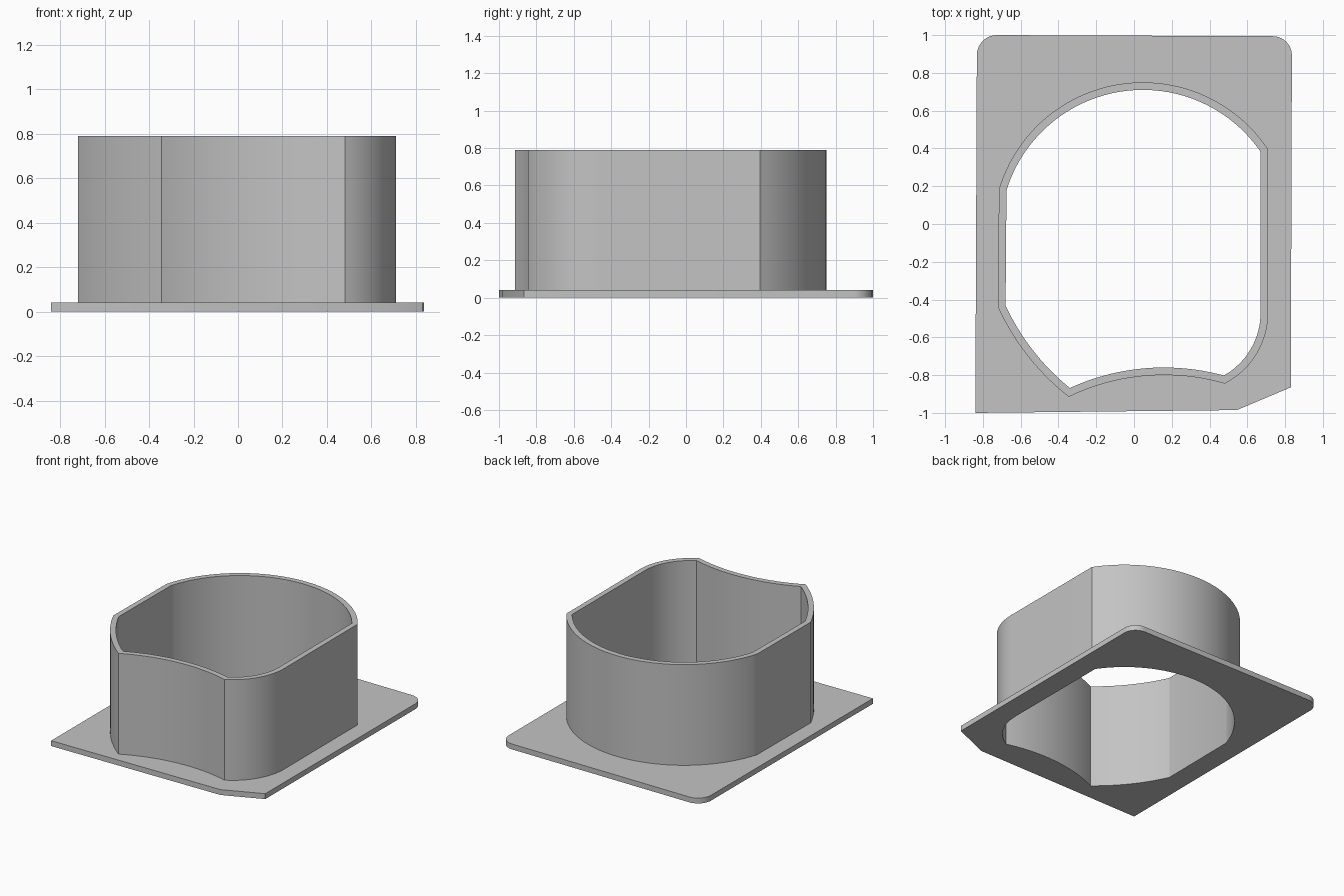
import bpy, bmesh, math
from mathutils import Vector
from mathutils.geometry import intersect_line_line

cube = bpy.data.objects.get("Cube")
if cube:
    bpy.data.objects.remove(cube, do_unlink=True)

PLATE_TOP, RIM_TOP, WALL = 0.04, 0.79, 0.04


def arc(start, via, end, steps):
    """Points on the circle through three points, both ends included."""
    a, b, c = (Vector((*p, 0)) for p in (start, via, end))
    up = Vector((0, 0, 1))
    m1, m2 = (a + b) / 2, (b + c) / 2
    centre = intersect_line_line(m1, m1 + up.cross(b - a), m2, m2 + up.cross(c - b))[0]
    r = (a - centre).length
    a0, a1 = (math.atan2(p.y - centre.y, p.x - centre.x) for p in (a, c))
    turn = (b - a).cross(c - b).z
    sweep = (a1 - a0) % math.tau if turn > 0 else -((a0 - a1) % math.tau)
    return [Vector((centre.x + r * math.cos(a0 + sweep * i / steps),
                    centre.y + r * math.sin(a0 + sweep * i / steps))) for i in range(steps + 1)]


def inset(points, dist):
    """Mitred inward offset of a counter-clockwise outline."""
    result = []
    for i, p in enumerate(points):
        d0 = (p - points[i - 1]).normalized()
        d1 = (points[(i + 1) % len(points)] - p).normalized()
        n0, n1 = Vector((-d0.y, d0.x)), Vector((-d1.y, d1.x))
        result.append(p + (n0 + n1) * dist / (1 + n0.dot(n1)))
    return result


# Sleeve outline, counter-clockwise from the right flat
back_right, back_left = (0.71, 0.395), (-0.715, 0.185)
left_end, front_left = (-0.72, -0.44), (-0.345, -0.915)
front_right, right_end = (0.48, -0.845), (0.71, -0.47)
outer = (arc(back_right, (0.04, 0.75), back_left, 48)
         + arc(left_end, (-0.56, -0.702), front_left, 14)
         + arc(front_left, (0.13, -0.8), front_right, 20)[1:]
         + arc(front_right, (0.648, -0.69), right_end, 18)[1:])
inner = inset(outer, WALL)

# Base plate outline: square front left, clipped front right, rounded back corners
plate = ([Vector((-0.84, -1)), Vector((0.545, -0.985)), Vector((0.83, -0.865))]
         + arc((0.836, 0.895), (0.806, 0.965), (0.735, 0.994), 10)
         + arc((-0.73, 1.0), (-0.8, 0.97), (-0.832, 0.9), 10))

bm = bmesh.new()


def loop(points, z):
    verts = [bm.verts.new((p.x, p.y, z)) for p in points]
    edges = [bm.edges.new((v, verts[(i + 1) % len(verts)])) for i, v in enumerate(verts)]
    return verts, edges


def bridge(first, second):
    n = len(first[0])
    for i in range(n):
        j = (i + 1) % n
        bm.faces.new((first[0][i], first[0][j], second[0][j], second[0][i]))


plate_low, plate_high = loop(plate, 0), loop(plate, PLATE_TOP)
wall_low, wall_high = loop(outer, PLATE_TOP), loop(outer, RIM_TOP)
bore_high, bore_low = loop(inner, RIM_TOP), loop(inner, 0)

# Plate edge, sleeve outside, rim and bore
for pair in ((plate_low, plate_high), (wall_low, wall_high),
             (wall_high, bore_high), (bore_high, bore_low)):
    bridge(*pair)
# Flat plate faces around the opening
for a, b in ((plate_high, wall_low), (plate_low, bore_low)):
    bmesh.ops.triangle_fill(bm, edges=a[1] + b[1], normal=(0, 0, 1), use_beauty=True)
bmesh.ops.recalc_face_normals(bm, faces=bm.faces)

mesh = bpy.data.meshes.new("flanged_sleeve")
bm.to_mesh(mesh)
bm.free()
sleeve = bpy.data.objects.new("flanged_sleeve", mesh)
bpy.context.collection.objects.link(sleeve)

# Plain grey
grey = bpy.data.materials.new("grey")
grey.use_nodes = True
colour = (0.55, 0.55, 0.55, 1)
grey.diffuse_color = colour
grey.node_tree.nodes["Principled BSDF"].inputs["Base Color"].default_value = colour
mesh.materials.append(grey)

bpy.ops.object.select_all(action='DESELECT')
sleeve.select_set(True)
bpy.context.view_layer.objects.active = sleeve
bpy.ops.object.shade_smooth_by_angle(angle=math.radians(25))
